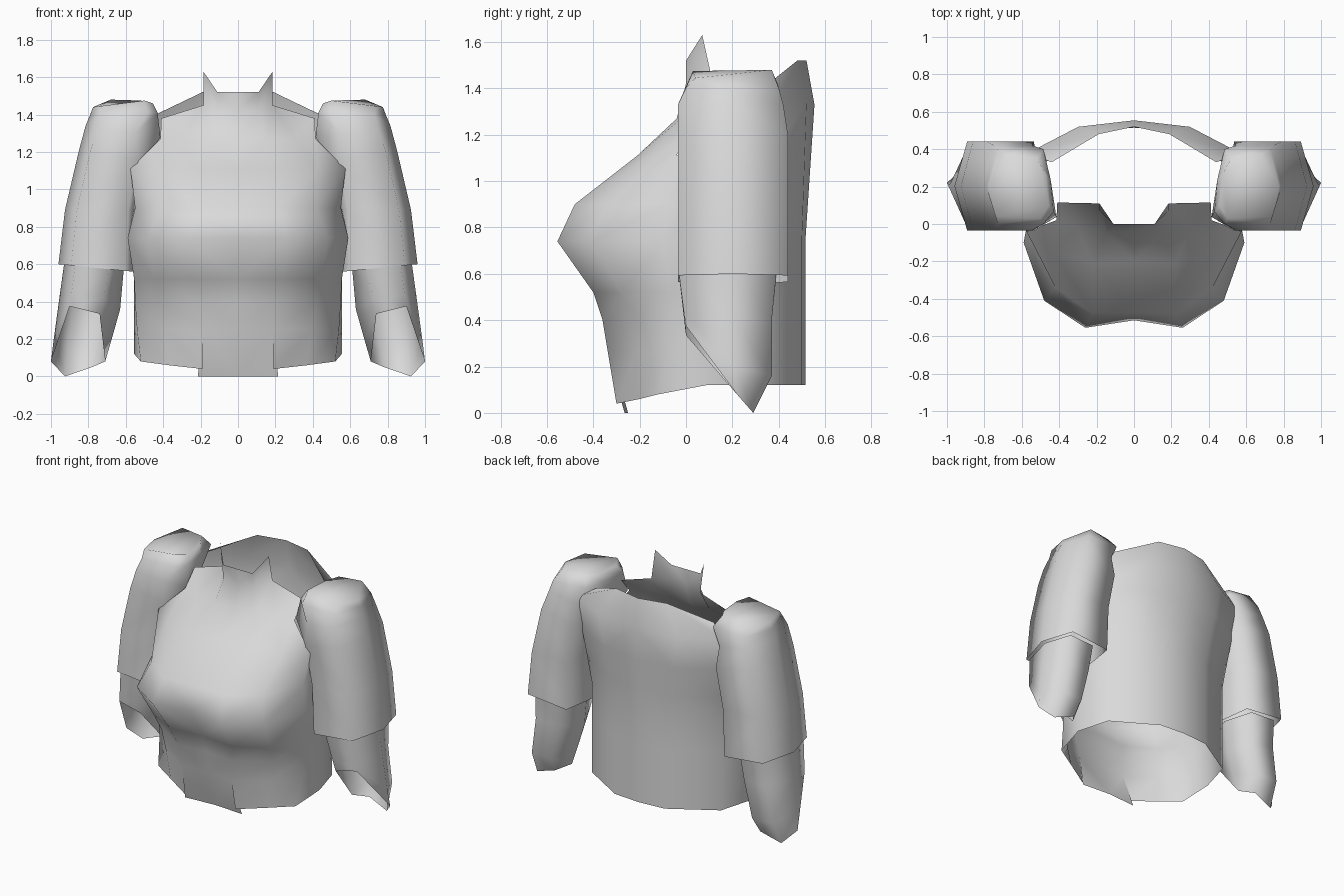
import bpy
import bmesh
import math
from mathutils import Vector

default_cube = bpy.data.objects.get("Cube")
if default_cube:
    bpy.data.objects.remove(default_cube, do_unlink=True)

# One plain grey cloth colour
cloth = bpy.data.materials.new("grey_cloth")
cloth.use_nodes = True
grey = (0.7, 0.7, 0.7, 1)
cloth.diffuse_color = grey
cloth.node_tree.nodes["Principled BSDF"].inputs["Base Color"].default_value = grey


def add_patch(bm, rows, closed=False, cap=False):
    """Skin a sheet or tube through rows of points."""
    grid = [[bm.verts.new(point) for point in row] for row in rows]
    for lower, upper in zip(grid, grid[1:]):
        count = len(lower)
        for i in range(count if closed else count - 1):
            j = (i + 1) % count
            bm.faces.new((lower[i], lower[j], upper[j], upper[i]))
    if cap:
        bm.faces.new(grid[-1])


def finish(name, bm):
    """Weld the patches, mirror them across x and smooth the result."""
    bmesh.ops.remove_doubles(bm, verts=bm.verts[:], dist=0.001)
    bmesh.ops.recalc_face_normals(bm, faces=bm.faces[:])
    mesh = bpy.data.meshes.new(name)
    bm.to_mesh(mesh)
    bm.free()
    mesh.materials.append(cloth)
    part = bpy.data.objects.new(name, mesh)
    bpy.context.collection.objects.link(part)
    mirror = part.modifiers.new("mirror_sides", 'MIRROR')
    mirror.use_axis[0] = True
    bpy.ops.object.select_all(action='DESELECT')
    part.select_set(True)
    bpy.context.view_layer.objects.active = part
    bpy.ops.object.shade_smooth_by_angle(angle=math.radians(85))


def back_points(z):
    """Back half of a torso section, widening toward the shoulders."""
    rise = max(0, (z - 0.74) / 0.6)
    return [(.555, .09, z), (.49 + .08 * rise, .32 + .06 * rise, z),
            (.19 + .11 * rise, .5 + .02 * rise, z), (0, .515 + .04 * rise, z)]


def front_points(z, centre_y, *pairs):
    """Front half of a torso section: centre, bust, corner, side."""
    points = [(0, centre_y, z)]
    for x, y in zip(pairs[::2], pairs[1::2]):
        points.append((x, y, z))
    return points


# Torso: height, centre depth, then bust, corner and side positions
sections = [
    (.25, -.32, .185, -.335, .39, -.22, .54, -.08),
    (.40, -.34, .2, -.36, .42, -.23, .55, -.07),
    (.52, -.38, .24, -.4, .45, -.28, .555, -.07),
    (.74, -.515, .26, -.555, .48, -.41, .59, -.1),
    (.90, -.47, .22, -.48, .42, -.34, .55, -.08),
    (1.11, -.2, .22, -.21, .43, -.15, .575, -.04),
]
fronts = [front_points(*section) for section in sections]
backs = [back_points(section[0]) for section in sections]
torso = bmesh.new()
add_patch(torso, [front + back for front, back in zip(fronts, backs)])

# Chest above the armhole
chest = front_points(1.27, -.04, .15, -.04, .3, -.02, .415, .02)
neckline = [(0, 0, 1.42), (.11, 0, 1.42), (.185, .11, 1.45), (.41, .115, 1.38)]
add_patch(torso, [fronts[-1], chest, neckline])

# Stand-up collar with pointed corners
collar_rim = [(0, 0, 1.52), (.11, 0, 1.52), (.185, .07, 1.63)]
add_patch(torso, [neckline[:3], collar_rim])

# Upper back leaning in to the neck
shoulder_blades = back_points(1.33)[1:]
back_neck = [(.44, .33, 1.4), (.19, .48, 1.52), (0, .52, 1.52)]
add_patch(torso, [backs[-1][1:], shoulder_blades, back_neck])

# Lower side panels, slit away from the front flap
side_hem = [(.19, -.3, .04), (.37, -.2, .06), (.52, -.12, .08)]
add_patch(torso, [side_hem + back_points(.12), fronts[0][1:] + backs[0]])

# Front flap set behind the side panels
add_patch(torso, [[(0, -.25, 0), (.215, -.265, 0)], fronts[0][:2]])
finish("torso", torso)


def sleeve_ring(inner, outer, front, back, inner_z, outer_z, seam):
    """Seven-sided sleeve section; seam is the bevel of its inner corners."""
    outline = [(1, .5), (.83, 0), (seam, 0), (0, .16),
               (seam * .3, .6), (seam, 1), (.83, 1)]
    low = Vector((inner, front, inner_z))
    across = Vector((outer - inner, 0, outer_z - inner_z))
    deep = Vector((0, back - front, 0))
    return [low + across * u + deep * v for u, v in outline]


# Upper sleeves, closed by a shoulder cap that slopes outward at the front
upper = bmesh.new()
upper_rings = [
    (.56, .96, -.035, .44, .56, .6, .1),
    (.55, .925, -.035, .44, .89, .89, .1),
    (.5, .85, -.035, .44, 1.15, 1.21, .1),
    (.415, .815, -.035, .42, 1.28, 1.34, .33),
    (.43, .79, 0, .4, 1.41, 1.4, .15),
]
shoulder_cap = [(.775, .2, 1.44), (.74, .04, 1.445), (.5, .03, 1.475),
                (.455, .1, 1.46), (.475, .27, 1.465), (.52, .35, 1.475),
                (.68, .37, 1.48)]
add_patch(upper, [sleeve_ring(*ring) for ring in upper_rings] + [shoulder_cap],
          closed=True, cap=True)
finish("upper_sleeves", upper)

# Lower sleeves, cut away in front to a point at the back.
# Each row runs outer, front outer, front inner, inner, back inner, back outer.
cuff_outer, cuff_inner = (.9, 0, .375), (.74, 0, .335)
lower = bmesh.new()
add_patch(lower, [
    [(1, .22, .08), cuff_outer, cuff_inner,
     (.71, .22, .08), (.78, .31, .05), (.925, .29, 0)],
    [(.985, .21, .2), cuff_outer, cuff_inner,
     (.675, .21, .2), (.76, .37, .16), (.91, .37, .16)],
    [(.955, .2, .42), (.89, -.01, .44), (.72, -.01, .42),
     (.63, .2, .36), (.7, .37, .4), (.88, .37, .4)],
    [(.93, .2, .6), (.87, -.03, .6), (.68, -.03, .59),
     (.61, .2, .58), (.68, .39, .59), (.87, .39, .6)],
], closed=True)
finish("lower_sleeves", lower)
